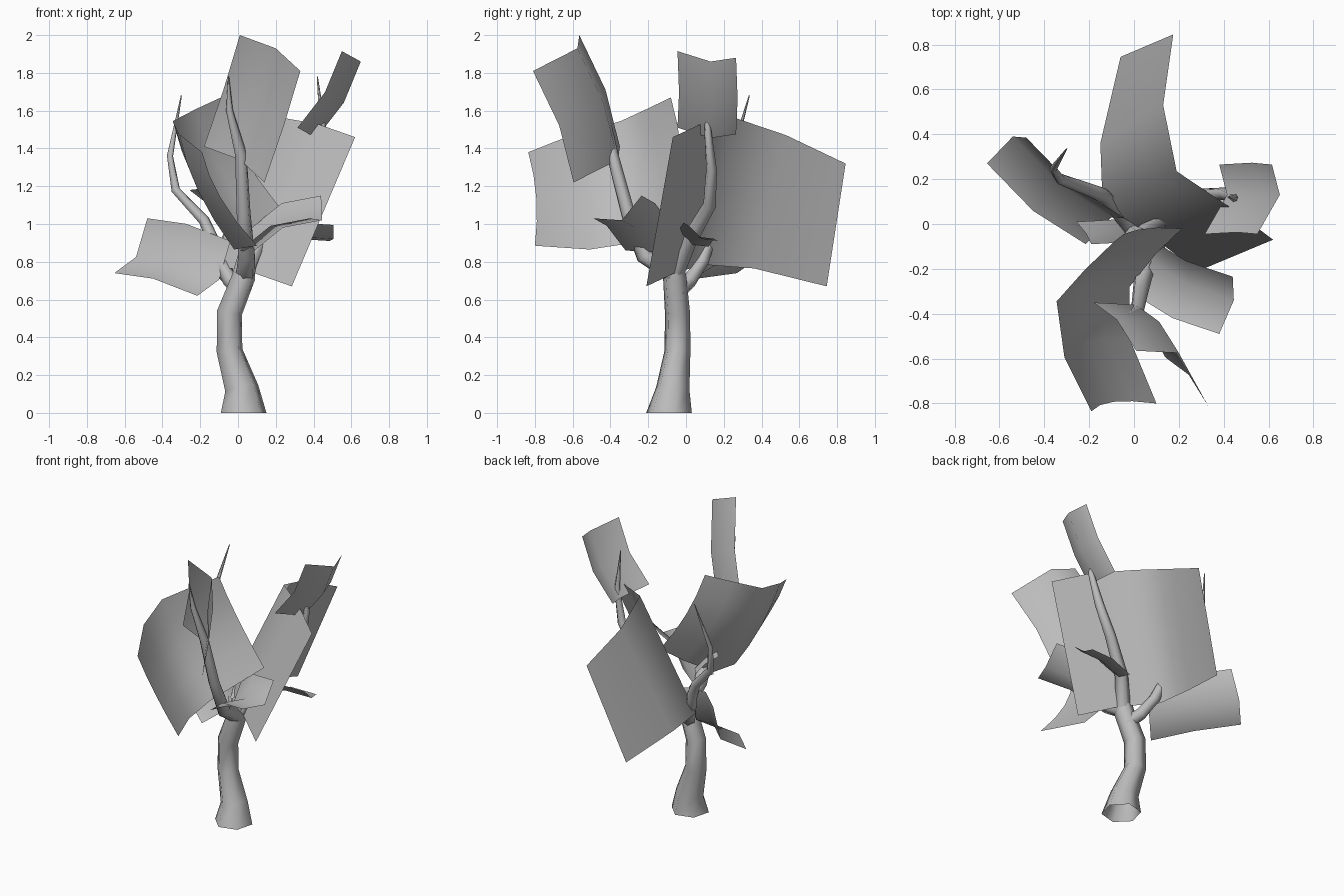
import bpy
import bmesh
import math
from mathutils import Vector

cube = bpy.data.objects.get("Cube")
if cube:
    bpy.data.objects.remove(cube, do_unlink=True)

# One pale grey for bark and leaves
grey = bpy.data.materials.new("pale_grey")
grey.use_nodes = True
colour = (0.5, 0.5, 0.5, 1)
grey.diffuse_color = colour
grey.node_tree.nodes["Principled BSDF"].inputs["Base Color"].default_value = colour


def finish(name, bm):
    mesh = bpy.data.meshes.new(name)
    bm.to_mesh(mesh)
    bm.free()
    mesh.materials.append(grey)
    obj = bpy.data.objects.new(name, mesh)
    bpy.context.collection.objects.link(obj)
    bpy.ops.object.select_all(action="DESELECT")
    bpy.context.view_layer.objects.active = obj
    obj.select_set(True)
    bpy.ops.object.shade_smooth_by_angle(angle=math.radians(65))


def tube(name, path, radii, sides=6):
    """Tapered tube through the path points, open at its foot."""
    points = [Vector(p) for p in path]
    bm = bmesh.new()
    rings = []
    for i, (point, radius) in enumerate(zip(points, radii)):
        before = points[max(i - 1, 0)]
        after = points[min(i + 1, len(points) - 1)]
        along = (after - before).normalized()
        if point.z == 0:
            along = Vector((0, 0, 1))
        side = Vector((0, 1, 0)).cross(along).normalized()
        other = along.cross(side)
        ring = []
        for k in range(sides):
            turn = math.tau * (k + 0.25) / sides
            ring.append(bm.verts.new(
                point + radius * (side * math.cos(turn) + other * math.sin(turn))))
        rings.append(ring)
    for low, high in zip(rings, rings[1:]):
        for k in range(sides):
            n = (k + 1) % sides
            bm.faces.new((low[k], low[n], high[n], high[k]))
    bm.faces.new(rings[-1])
    finish(name, bm)


def shift(row, move):
    return [Vector(p) + Vector(move) for p in row]


def leaf(name, outer, inner, bow, steps=2):
    """Sheet between two matching edges, bowed along its length."""
    outer = [Vector(p) for p in outer]
    inner = [Vector(p) for p in inner]
    middle = outer[len(outer) // 2]
    bulge = (middle - (outer[0] + outer[-1]) / 2).normalized()
    length = (inner[0] - outer[0]).length
    bm = bmesh.new()
    grid = []
    for i in range(steps + 1):
        s = i / steps
        lift = bulge * length * bow * 4 * s * (1 - s)
        grid.append([bm.verts.new(a.lerp(b, s) + lift)
                     for a, b in zip(outer, inner)])
    for top, bottom in zip(grid, grid[1:]):
        for j in range(len(outer) - 1):
            bm.faces.new((top[j], bottom[j], bottom[j + 1], top[j + 1]))
    finish(name, bm)


# Trunk
tube("trunk",
     [(0.03, -0.09, 0), (0.02, -0.07, 0.13), (-0.045, -0.045, 0.33),
      (-0.045, -0.045, 0.53), (0.03, -0.06, 0.72), (0.045, -0.06, 0.84)],
     [0.125, 0.092, 0.071, 0.069, 0.064, 0.045])

# Branches
tube("right_branch",
     [(0.02, -0.05, 0.64), (-0.04, 0.02, 0.7), (-0.095, 0.085, 0.8),
      (-0.135, 0.125, 0.92), (-0.18, 0.145, 1.02), (-0.33, 0.2, 1.18),
      (-0.36, 0.245, 1.36), (-0.3, 0.335, 1.68)],
     [0.045, 0.042, 0.038, 0.034, 0.03, 0.024, 0.017, 0.003])
tube("left_branch",
     [(0.04, -0.06, 0.74), (0.12, 0.02, 0.92), (0.3, 0.125, 1.1),
      (0.4, 0.135, 1.29), (0.45, 0.115, 1.5), (0.42, 0.12, 1.78)],
     [0.05, 0.042, 0.035, 0.029, 0.019, 0.003])
tube("front_branch",
     [(0.04, -0.07, 0.74), (0.045, -0.22, 0.83), (0.03, -0.305, 1.05),
      (0.015, -0.39, 1.37), (-0.045, -0.43, 1.6), (-0.05, -0.47, 1.78)],
     [0.053, 0.046, 0.038, 0.032, 0.019, 0.003])

# Two large leaves
leaf("large_back_leaf",
     [(0.62, -0.07, 1.46), (0.42, 0.08, 1.53), (0.19, 0.235, 1.57),
      (0.13, 0.53, 1.47), (0.175, 0.845, 1.32)],
     [(0.285, -0.21, 0.67), (0.085, -0.06, 0.74), (-0.14, 0.09, 0.785),
      (-0.15, 0.36, 0.765), (-0.06, 0.745, 0.67)], bow=0, steps=4)
leaf("large_front_leaf",
     [(-0.09, -0.08, 1.67), (-0.22, -0.205, 1.61), (-0.345, -0.345, 1.545),
      (-0.31, -0.595, 1.475), (-0.19, -0.835, 1.38)],
     [(0.215, -0.02, 1.095), (0.1, -0.13, 1), (-0.02, -0.28, 0.9),
      (-0.02, -0.51, 0.865), (0.1, -0.8, 0.885)], bow=0.08, steps=4)

# Smaller leaves, each an outer edge carried toward the stem
top_edge = [(0.01, -0.565, 2), (0.2, -0.575, 1.93), (0.33, -0.81, 1.81)]
leaf("top_leaf", top_edge, shift(top_edge, (-0.19, 0.215, -0.59)), bow=0.05)

high_edge = [(0.55, -0.045, 1.915), (0.65, 0.13, 1.86), (0.615, 0.265, 1.88)]
leaf("high_left_leaf", high_edge, shift(high_edge, (-0.235, 0, -0.405)), bow=0.07)

low_edge = [(-0.655, 0.27, 0.74), (-0.54, 0.39, 0.825), (-0.48, 0.385, 1.03)]
leaf("low_right_leaf", low_edge, shift(low_edge, (0.44, -0.36, -0.12)), bow=-0.08)

front_edge = [(0.44, -0.235, 1.15), (0.445, -0.34, 1.02), (0.38, -0.49, 1.03)]
leaf("low_front_leaf", front_edge, shift(front_edge, (-0.37, 0.17, -0.17)), bow=-0.12)

small_edge = [(0.485, 0.17, 0.91), (0.505, 0.088, 0.92), (0.505, 0.01, 0.995)]
leaf("small_left_leaf", small_edge, shift(small_edge, (-0.35, -0.05, -0.03)), bow=-0.08)

tiny_edge = [(-0.257, 0.01, 1.18), (-0.215, -0.04, 1.185), (-0.19, -0.09, 1.17)]
leaf("small_right_leaf", tiny_edge, shift(tiny_edge, (0.17, 0.01, -0.16)), bow=0.05)
